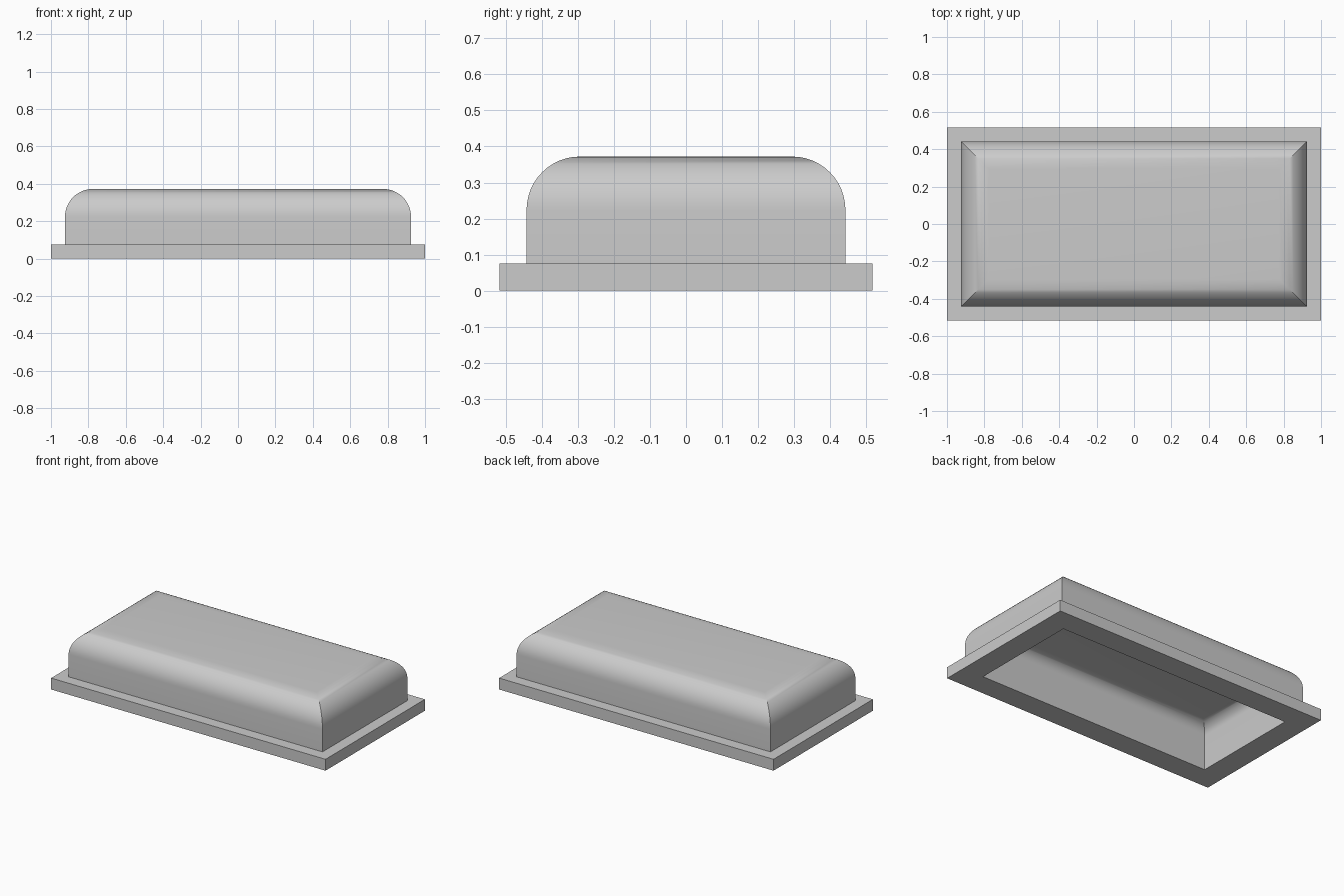
import bpy, bmesh
from math import sin, cos, pi, radians

cube = bpy.data.objects.get("Cube")
if cube:
    bpy.data.objects.remove(cube, do_unlink=True)

HALF_X, HALF_Y = 1.0, 0.517    # flange half size
FLANGE, WALL = 0.075, 0.075    # flange height and width, wall thickness
HEIGHT, RADIUS = 0.372, 0.148  # cover height and edge rounding
STEPS = 12

grey = bpy.data.materials.new("plain_grey")
grey.use_nodes = True
colour = (0.6, 0.6, 0.6, 1)
grey.diffuse_color = colour
grey.node_tree.nodes["Principled BSDF"].inputs["Base Color"].default_value = colour


def rounded_edge(inset, top, radius):
    """Quarter round from a vertical wall to a flat top, as (inset, z) pairs."""
    angles = [i * pi / 2 / STEPS for i in range(STEPS + 1)]
    return [(inset + radius * (1 - cos(a)), top - radius * (1 - sin(a))) for a in angles]


def mitred_skin(bm, profile):
    """Sweep an (inset, z) profile round the rectangle and cap its last ring."""
    rings = []
    for inset, z in profile:
        x, y = HALF_X - inset, HALF_Y - inset
        rings.append([bm.verts.new((sx * x, sy * y, z))
                      for sx, sy in ((-1, -1), (1, -1), (1, 1), (-1, 1))])
    for low, high in zip(rings, rings[1:]):
        for i in range(4):
            j = (i + 1) % 4
            bm.faces.new((low[i], low[j], high[j], high[i]))
    bm.faces.new(rings[-1])
    return rings[0]


bm = bmesh.new()
# Flange and rounded outer cover
outer = mitred_skin(bm, [(0, 0), (0, FLANGE), (WALL, FLANGE)]
                    + rounded_edge(WALL, HEIGHT, RADIUS))
# Hollow inside, one wall thickness in
inner = mitred_skin(bm, [(2 * WALL, 0)]
                    + rounded_edge(2 * WALL, HEIGHT - WALL, RADIUS - WALL))
# Flat rim underneath
for i in range(4):
    j = (i + 1) % 4
    bm.faces.new((outer[j], outer[i], inner[i], inner[j]))
bmesh.ops.recalc_face_normals(bm, faces=bm.faces)

mesh = bpy.data.meshes.new("hollow_cover")
bm.to_mesh(mesh)
bm.free()
mesh.materials.append(grey)
cover = bpy.data.objects.new("hollow_cover", mesh)
bpy.context.collection.objects.link(cover)

bpy.ops.object.select_all(action='DESELECT')
cover.select_set(True)
bpy.context.view_layer.objects.active = cover
bpy.ops.object.shade_smooth_by_angle(angle=radians(30))
